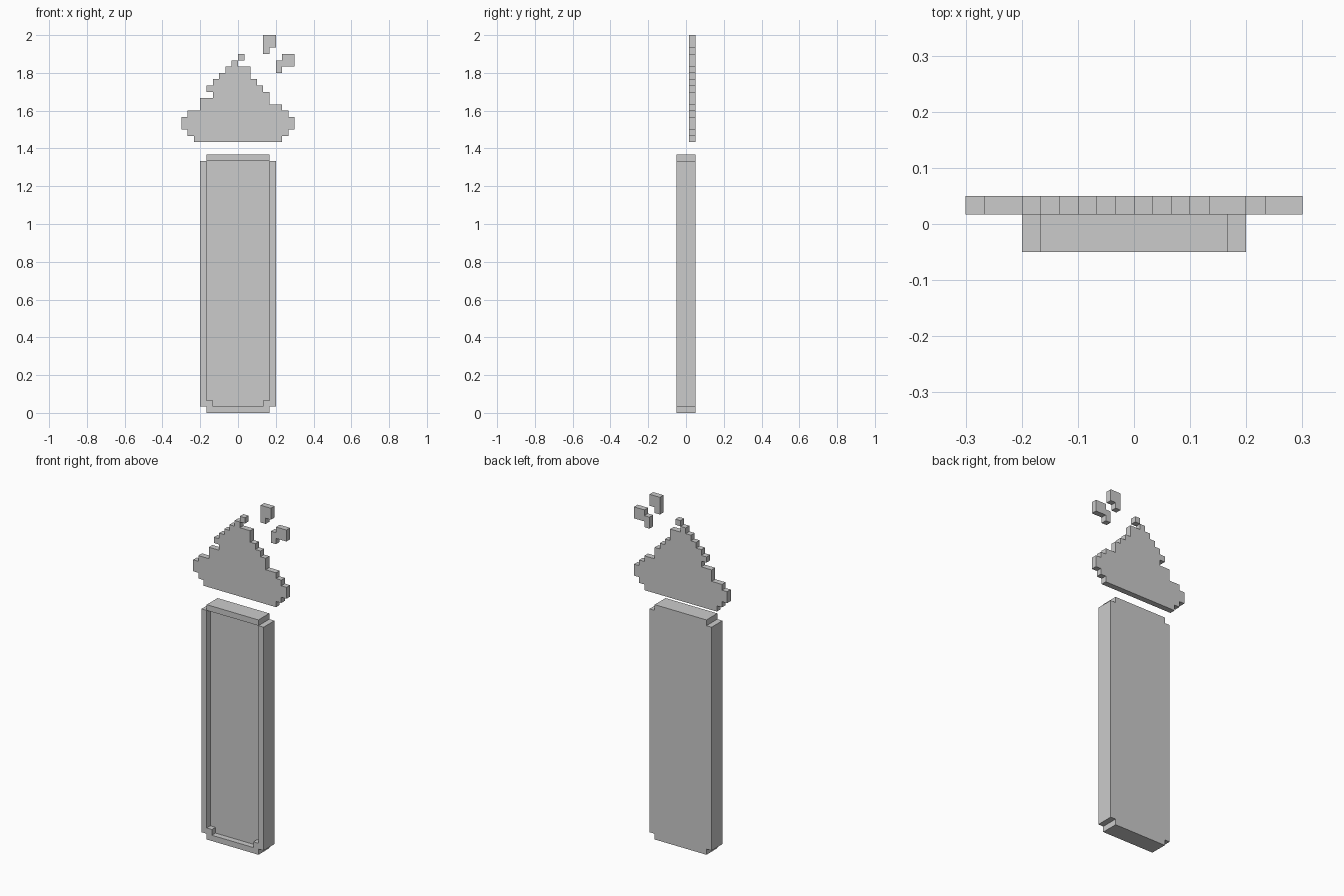
import bpy, bmesh

if "Cube" in bpy.data.objects:
    bpy.data.objects.remove(bpy.data.objects["Cube"])

U = 1 / 30              # one pixel block
FRONT, MID, INNER, BACK = -1.5, -0.5, 0.5, 1.5   # depth layers in blocks


def cap(bm, pts, y, facing):
    """Flat face in the xz plane; facing -1 = front, +1 = back. pts run counter-clockwise seen from the front."""
    verts = [bm.verts.new((x * U, y * U, z * U)) for x, z in pts]
    bm.faces.new(verts if facing < 0 else verts[::-1])


def walls(bm, pts, y0, y1, inward=False):
    """Side walls along a closed outline."""
    for (xa, za), (xb, zb) in zip(pts, pts[1:] + pts[:1]):
        quad = [(xa, y0, za), (xa, y1, za), (xb, y1, zb), (xb, y0, zb)]
        verts = [bm.verts.new((x * U, y * U, z * U)) for x, y, z in quad]
        bm.faces.new(verts[::-1] if inward else verts)


def finish(bm, name):
    bmesh.ops.remove_doubles(bm, verts=bm.verts, dist=1e-5)
    mesh = bpy.data.meshes.new(name)
    bm.to_mesh(mesh)
    bm.free()
    obj = bpy.data.objects.new(name, mesh)
    bpy.context.collection.objects.link(obj)


def pixel_slab(name, z0, rows):
    """One-block-thick shape from stacked (left, right) pixel rows, bottom first."""
    right = [p for i, (l, r) in enumerate(rows) for p in ((r, z0 + i), (r, z0 + i + 1))]
    left = [p for i, (l, r) in enumerate(rows) for p in ((l, z0 + i), (l, z0 + i + 1))]
    pts = right + left[::-1]
    # drop repeated and collinear points
    pts = [p for i, p in enumerate(pts) if p != pts[i - 1]]
    n = len(pts)
    pts = [p for i, p in enumerate(pts)
           if not (pts[i - 1][0] == p[0] == pts[(i + 1) % n][0])]
    bm = bmesh.new()
    cap(bm, pts, INNER, -1)
    cap(bm, pts, BACK, 1)
    walls(bm, pts, INNER, BACK)
    finish(bm, name)


# Case: notched slab with a raised rim and a shallow front recess
outline = [(-5, 0), (5, 0), (5, 1), (6, 1), (6, 40), (5, 40),
           (5, 41), (-5, 41), (-5, 40), (-6, 40), (-6, 1), (-5, 1)]
recess = [(-4, 1), (4, 1), (4, 2), (5, 2), (5, 40), (-5, 40), (-5, 2), (-4, 2)]
rim_u = [(-5, 40), (-6, 40), (-6, 1), (-5, 1), (-5, 0), (5, 0), (5, 1), (6, 1), (6, 40),
         (5, 40), (5, 2), (4, 2), (4, 1), (-4, 1), (-4, 2), (-5, 2)]
rim_top = [(-5, 40), (5, 40), (5, 41), (-5, 41)]
bm = bmesh.new()
walls(bm, outline, FRONT, BACK)
cap(bm, outline, BACK, 1)
cap(bm, rim_u, FRONT, -1)
cap(bm, rim_top, FRONT, -1)
walls(bm, recess, FRONT, MID, inward=True)
cap(bm, recess, MID, -1)
finish(bm, "case")

# Flame with its tip, and two loose sparks
pixel_slab("flame", 43, [(-7, 7), (-8, 8), (-9, 9), (-9, 9), (-8, 8), (-6, 7), (-6, 5),
                         (-4, 5), (-5, 4), (-4, 3), (-3, 2), (-2, 2), (-1, 0)])
pixel_slab("flame_tip", 56, [(0, 1)])
pixel_slab("upper_spark", 57, [(4, 5), (4, 6), (4, 6)])
pixel_slab("side_spark", 54, [(6, 7), (6, 9), (7, 9)])
